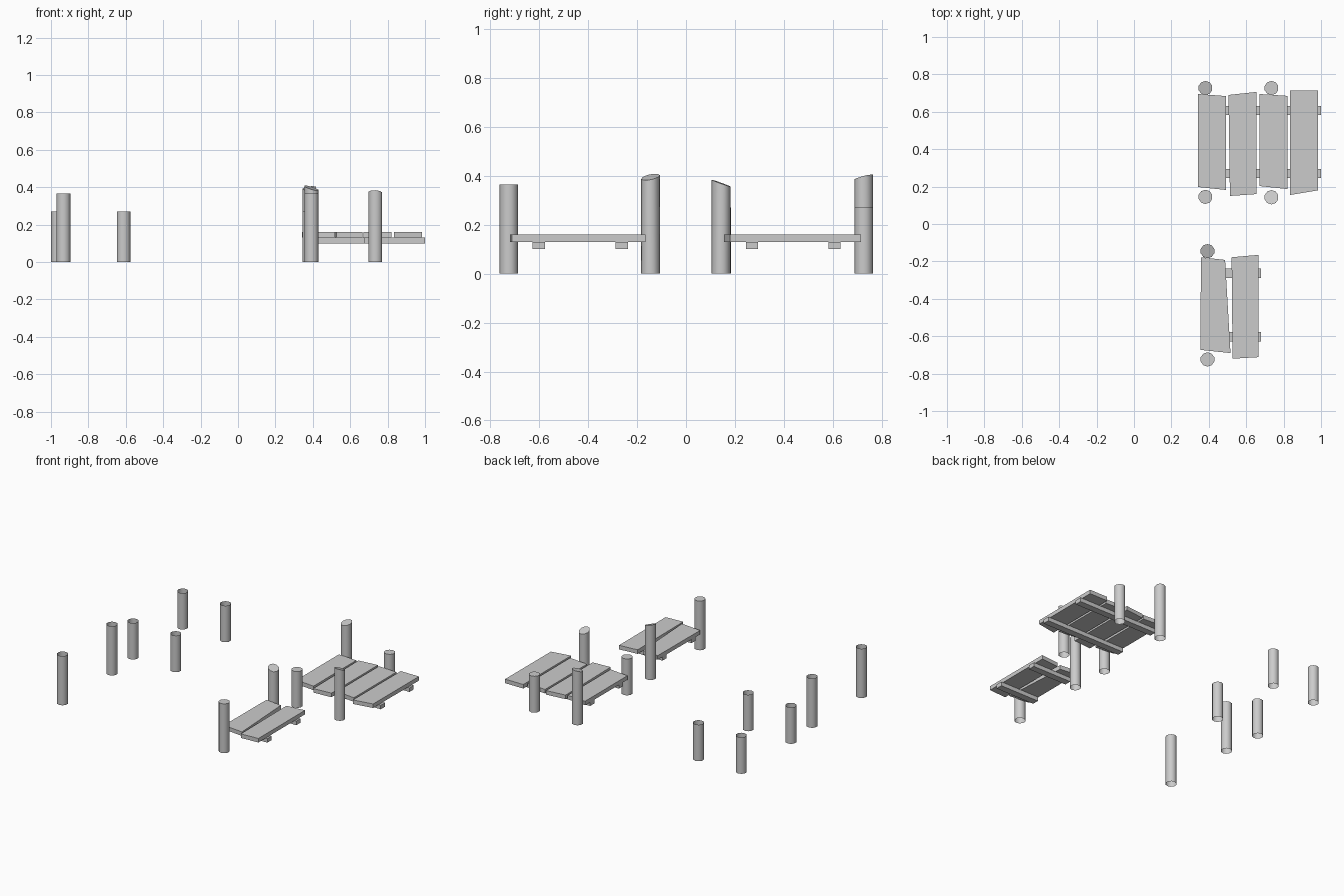
import bpy, bmesh, math

if "Cube" in bpy.data.objects:
    bpy.data.objects.remove(bpy.data.objects["Cube"])

SIDES = 10
RADIUS = 0.038


def finish(name, bm):
    bmesh.ops.recalc_face_normals(bm, faces=bm.faces)
    mesh = bpy.data.meshes.new(name)
    bm.to_mesh(mesh)
    bm.free()
    ob = bpy.data.objects.new(name, mesh)
    bpy.context.collection.objects.link(ob)
    return ob


def post(name, x, y, h, slope=(0, 0), cap=True):
    """Round post, open at the bottom; the top may be sawn at a slant."""
    bm = bmesh.new()
    low, top = [], []
    for i in range(SIDES):
        a = 2 * math.pi * (i + 0.5) / SIDES
        dx, dy = RADIUS * math.cos(a), RADIUS * math.sin(a)
        low.append(bm.verts.new((x + dx, y + dy, 0)))
        top.append(bm.verts.new((x + dx, y + dy, h + slope[0] * dx + slope[1] * dy)))
    for i in range(SIDES):
        j = (i + 1) % SIDES
        bm.faces.new((low[i], low[j], top[j], top[i])).smooth = True
    if cap:
        bm.faces.new(top)
        for e in bm.edges:
            if e.verts[0] in top and e.verts[1] in top:
                e.smooth = False
    return finish(name, bm)


def slab(name, outline, z0, z1):
    """Extrude a flat outline from z0 to z1."""
    bm = bmesh.new()
    face = bm.faces.new([bm.verts.new((x, y, z0)) for x, y in outline])
    ext = bmesh.ops.extrude_face_region(bm, geom=[face], use_keep_orig=True)
    verts = [v for v in ext["geom"] if isinstance(v, bmesh.types.BMVert)]
    bmesh.ops.translate(bm, verts=verts, vec=(0, 0, z1 - z0))
    return finish(name, bm)


# Deck posts: some cut flat, some at a slant
post("post_back_left", 0.382, 0.727, 0.395, (0.12, 0.25))
post("post_back_right", 0.735, 0.727, 0.27)
post("post_middle_left", 0.382, 0.145, 0.27)
post("post_middle_right", 0.735, 0.143, 0.37, (-0.05, -0.36))
post("post_front_inner", 0.393, -0.145, 0.395, (-0.3, 0.2))
post("post_front_outer", 0.393, -0.724, 0.365)

# Loose hollow posts on the left
for y in (-0.724, -0.145):
    post("tall_open_post", -0.933, y, 0.365, cap=False)
for x in (-0.963, -0.612):
    for y in (0.145, 0.727):
        post("short_open_post", x, y, 0.27, cap=False)

# Uneven planks
planks = [
    [(.342, .695), (.492, .684), (.492, .182), (.342, .198)],
    [(.505, .690), (.655, .706), (.655, .160), (.513, .150)],
    [(.670, .695), (.820, .685), (.820, .187), (.670, .203)],
    [(.835, .715), (.985, .715), (.983, .180), (.835, .155)],
    [(.358, -.178), (.487, -.192), (.516, -.690), (.355, -.673)],
    [(.522, -.178), (.666, -.165), (.666, -.712), (.527, -.720)],
]
for p in planks:
    slab("plank", p, 0.13, 0.16)

# Support beams under each deck
for x0, x1, ys in ((0.345, 1.0, (0.27, 0.607)), (0.36, 0.68, (-0.263, -0.602))):
    for y in ys:
        slab("beam", [(x0, y - .025), (x1, y - .025), (x1, y + .025), (x0, y + .025)], 0.10, 0.13)
